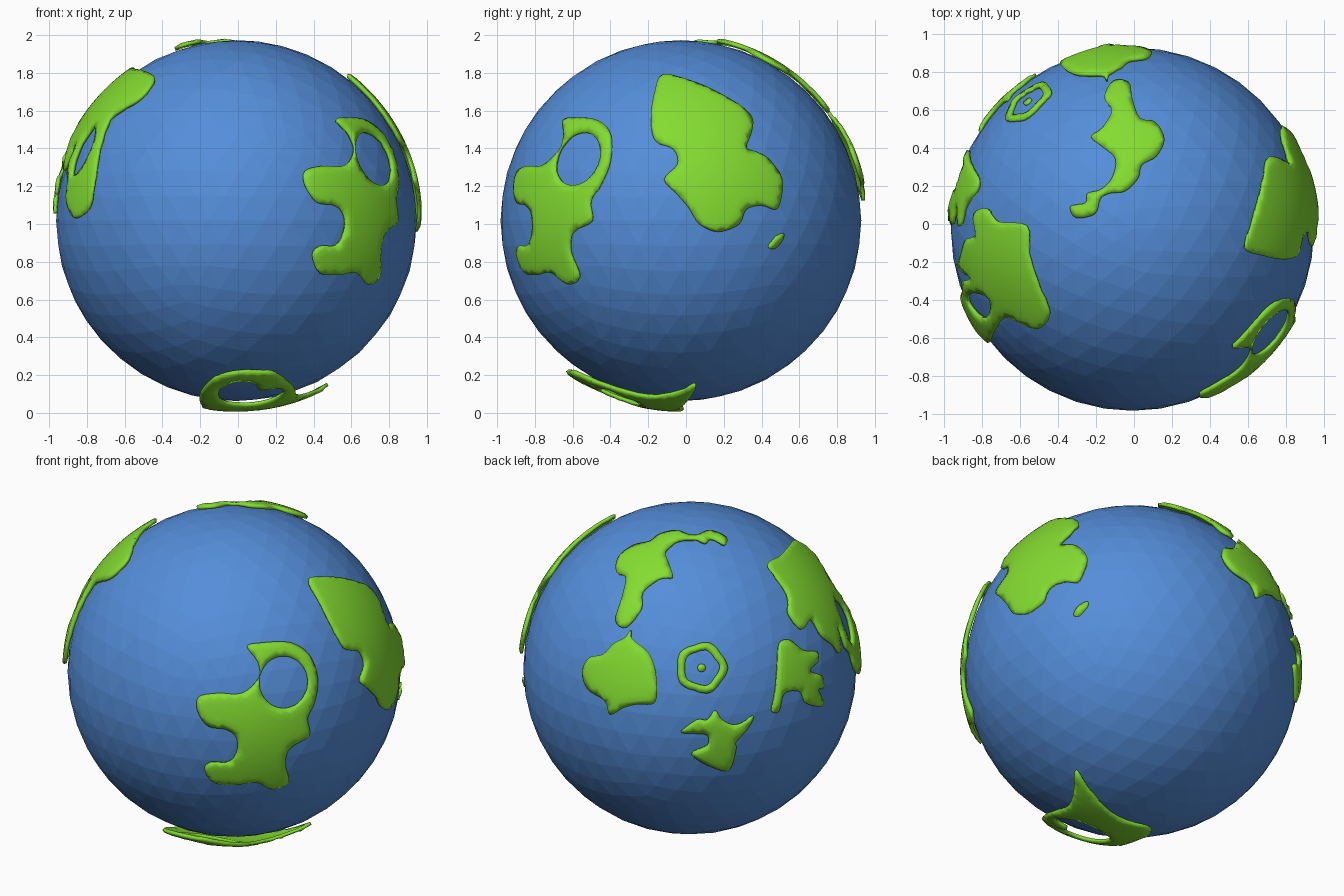
import bpy, bmesh
from math import sin, cos, radians, pi, floor, sqrt
from mathutils import Vector
from mathutils.geometry import delaunay_2d_cdt

if "Cube" in bpy.data.objects:
    bpy.data.objects.remove(bpy.data.objects["Cube"])

CENTRE = Vector((-0.008, -0.027, 1.018))
# viewing directions (azimuth, elevation) in which coastlines are sketched
RIGHT, LEFT, TOP, BOTTOM = (0, 0), (180, 0), (-90, 90), (-90, -90)
FRONT_RIGHT, BACK_LEFT = (-54, 25), (125.5, 25)


def material(name, col):
    m = bpy.data.materials.new(name)
    m.diffuse_color = (*col, 1)
    m.use_nodes = True
    m.node_tree.nodes["Principled BSDF"].inputs["Base Color"].default_value = m.diffuse_color
    return m


def oval(cx, cy, rx, ry, wobble=0.0, n=12):
    return [(cx + rx * (1 + wobble * cos(5 * a)) * cos(a), cy + ry * (1 + wobble * cos(5 * a)) * sin(a))
            for a in (2 * pi * i / n for i in range(n))]


def on_sphere(view, pts, r):
    """Lift sketch points (hundredths, relative to globe centre) onto a sphere."""
    a, e = map(radians, view)
    right = Vector((-sin(a), cos(a), 0))
    up = Vector((-sin(e) * cos(a), -sin(e) * sin(a), cos(e)))
    d = Vector((cos(e) * cos(a), cos(e) * sin(a), sin(e)))
    out = []
    for u, v in pts:
        u, v = u / 100, v / 100
        w = sqrt(max(r * r - u * u - v * v, 0.001))
        out.append((right * u + up * v + d * w).normalized())
    return out


def smooth_loop(p, k=4):
    """Closed Catmull-Rom curve through 2D points."""
    out, n = [], len(p)
    for i in range(n):
        a, b, c, d = p[i - 1], p[i], p[(i + 1) % n], p[(i + 2) % n]
        for j in range(k):
            t = j / k
            out.append(0.5 * (2 * b + (c - a) * t + (2 * a - 5 * b + 4 * c - d) * t * t
                              + (3 * b - a - 3 * c + d) * t ** 3))
    return out


def inside(q, loops):
    odd = False
    for lp in loops:
        for i, b in enumerate(lp):
            a = lp[i - 1]
            if (a.y > q.y) != (b.y > q.y) and q.x < (b.x - a.x) * (q.y - a.y) / (b.y - a.y) + a.x:
                odd = not odd
    return odd


def land(name, view, outlines, r=0.985, step=0.035):
    """Curved slab with the given coastline and optional holes."""
    loops3 = [on_sphere(view, o, r) for o in outlines]
    n = sum(loops3[0], Vector()).normalized()
    ax = n.orthogonal().normalized()
    ay = n.cross(ax)
    loops = [smooth_loop([Vector((p.dot(ax), p.dot(ay))) / p.dot(n) for p in lp]) for lp in loops3]
    verts, edges = [], []
    for lp in loops:
        s = len(verts)
        verts += lp
        edges += [(s + i, s + (i + 1) % len(lp)) for i in range(len(lp))]
    rim = list(verts)
    lo = [min(p[k] for p in rim) for k in (0, 1)]
    hi = [max(p[k] for p in rim) for k in (0, 1)]
    for i in range(int((hi[0] - lo[0]) / step) + 1):
        for j in range(int((hi[1] - lo[1]) / step) + 1):
            q = Vector((lo[0] + (i + 0.5 * (j % 2)) * step, lo[1] + j * step))
            if inside(q, loops) and min((q - p).length for p in rim) > 0.016:
                verts.append(q)
    vs, _, fs = delaunay_2d_cdt(verts, edges, [], 0, 1e-5)[:3]
    bm = bmesh.new()
    bv = [bm.verts.new(ax * v.x + ay * v.y + n) for v in vs]
    for f in fs:
        if inside(sum((vs[i] for i in f), Vector((0, 0))) / len(f), loops):
            bm.faces.new([bv[i] for i in f])
    bmesh.ops.delete(bm, geom=[v for v in bm.verts if not v.link_faces], context='VERTS')
    for f in bm.faces:
        f.normal_update()
        if f.normal.dot(n) < 0:
            f.normal_flip()
    for v in bm.verts:   # soften the coast by dipping the rim
        v.co = v.co.normalized() * (r - (0.008 if v.is_boundary else 0))
    me = bpy.data.meshes.new(name)
    bm.to_mesh(me)
    bm.free()
    me.polygons.foreach_set("use_smooth", [True] * len(me.polygons))
    me.materials.append(GREEN)
    ob = bpy.data.objects.new(name, me)
    ob.location = CENTRE
    bpy.context.collection.objects.link(ob)
    mod = ob.modifiers.new("thickness", 'SOLIDIFY')
    mod.thickness, mod.offset = 0.018, -1


BLUE = material("ocean_blue", (0.09, 0.27, 0.70))
GREEN = material("land_green", (0.23, 0.72, 0.03))

# ocean ball, faceted
bpy.ops.mesh.primitive_ico_sphere_add(subdivisions=4, radius=0.955, location=CENTRE)
ball = bpy.context.object
ball.name = "ocean_ball"
ball.data.materials.append(BLUE)

# large front-right land with a lake
land("front_right_land", FRONT_RIGHT, [
    [(6, 14), (15, 16), (31, 16), (42, 9), (47, -5), (45, -19), (41, -28), (42, -38), (31, -45), (28, -54),
     (30, -65), (21, -69), (11, -65), (0, -66), (-13, -65), (-19, -57), (-15, -53), (-5, -53), (0, -46),
     (-1, -38), (-7, -34), (-17, -32), (-23, -23), (-22, -15), (-11, -13), (3, -13), (13, -4), (12, 5)],
    oval(27, -7, 14, 15)])

# right-hand land and its islet
land("right_land", RIGHT, [
    [(35, 39), (40, 37), (47, 33), (54, 23), (54, 14), (51, 6), (43, 8), (35, 6), (31, -2), (20, -6), (10, -2),
     (4, 7), (-2, 14), (-9, 22), (-2, 30), (-4, 38), (-14, 43), (-16, 56), (-14, 69), (-10, 78), (5, 75),
     (21, 68), (37, 57), (38, 48)]])
land("right_islet", RIGHT, [[(47, -14), (50, -9), (55, -7), (54, -11), (50, -15)]], 0.97)

# land over the top
land("top_land", TOP, [
    [(-10, 79), (-2, 78), (0, 69), (4, 59), (12, 57), (17, 48), (13, 39), (5, 34), (3, 27), (-4, 20), (-13, 19),
     (-17, 16), (-20, 8), (-30, 6), (-33, 12), (-25, 14), (-24, 19), (-17, 21), (-11, 27), (-9, 37), (-15, 43),
     (-22, 49), (-16, 54), (-11, 63), (-15, 70)]], 0.988)

# back lands
land("back_land", BACK_LEFT, [
    [(-35, 22), (-34, 17), (-24, 8), (-20, -6), (-21, -20), (-31, -21), (-39, -23), (-47, -27), (-50, -19),
     (-60, -12), (-63, -2), (-59, 6), (-51, 8), (-45, 14), (-38, 18)]], 0.995)
land("atoll_ring", BACK_LEFT, [oval(6, 0, 14.5, 14.5, 0.05, 20), oval(6, 0, 10, 10, 0.05, 20)], 0.975)
land("atoll_islet", BACK_LEFT, [oval(6, 0, 2.4, 2.4, 0, 6)], 0.972)
land("left_land", BACK_LEFT, [
    [(51, 14), (57, 16), (65, 10), (73, 9), (74, 4), (69, -2), (76, -5), (77, -12), (74, -13), (77, -22),
     (67, -21), (63, -14), (54, -15), (51, -25), (47, -25), (49, -12), (50, 2)]], 0.98)
land("back_lower_land", BACK_LEFT, [
    [(-6, -37), (3, -30), (9, -30), (14, -25), (18, -30), (26, -33), (36, -28), (33, -35), (26, -43), (26, -47),
     (22, -59), (13, -58), (0, -50), (9, -45), (9, -39), (1, -38)]], 0.975)

# left-front land with a long leg and a lake
land("left_front_land", LEFT, [
    [(-11, 60), (-4, 68), (-2, 81), (13, 81), (29, 80), (45, 76), (53, 66), (49, 59), (47, 54), (54, 38),
     (60, 19), (58, 6), (48, 1), (37, 9), (33, 21), (28, 27), (26, 40), (20, 27), (14, 34), (6, 42), (3, 52),
     (-8, 50)],
    [(35, 30), (34, 41), (37, 50), (44, 45), (47, 37), (45, 28), (39, 24)]])

# land at the bottom pole with a lake
land("bottom_land", BOTTOM, [
    [(49, -8), (29, -3), (9, 1), (-14, -1), (-19, 17), (-19, 40), (-12, 55), (0, 61), (12, 60), (21, 56),
     (30, 40), (33, 18), (42, 2)],
    [(-9, 45), (0, 53), (9, 51), (13, 43), (21, 42), (25, 36), (19, 25), (6, 22), (-7, 28)]], 1.012)
